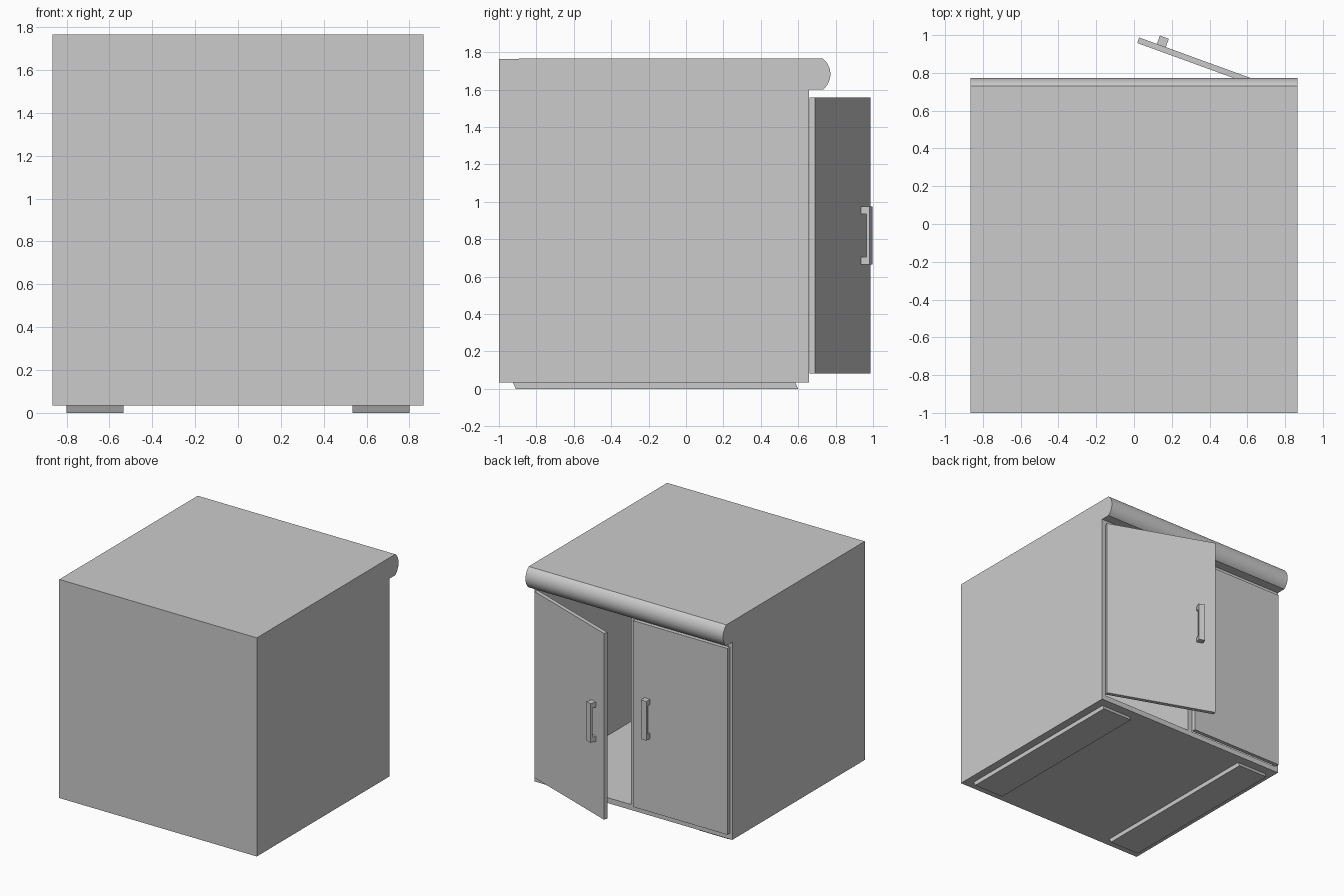
import bpy, bmesh, math
from mathutils import Matrix

if "Cube" in bpy.data.objects:
    bpy.data.objects.remove(bpy.data.objects["Cube"])


def extrude(name, profile, x0, x1, matrix=None):
    """Solid made by sweeping a (y, z) profile along x."""
    bm = bmesh.new()
    face = bm.faces.new([bm.verts.new((x0, y, z)) for y, z in profile])
    res = bmesh.ops.extrude_face_region(bm, geom=[face])
    verts = [v for v in res["geom"] if isinstance(v, bmesh.types.BMVert)]
    bmesh.ops.translate(bm, verts=verts, vec=(x1 - x0, 0, 0))
    if matrix:
        bm.transform(matrix)
    bmesh.ops.recalc_face_normals(bm, faces=bm.faces[:])
    me = bpy.data.meshes.new(name)
    bm.to_mesh(me)
    bm.free()
    ob = bpy.data.objects.new(name, me)
    bpy.context.collection.objects.link(ob)
    return ob


def rect(y0, y1, z0, z1):
    return [(y0, z0), (y1, z0), (y1, z1), (y0, z1)]


# Cabinet shell with the rounded worktop nose
R, CY, CZ, A = 0.105, 0.667, 1.6825, math.radians(52)
nose = [(CY + R * math.cos(t), CZ + R * math.sin(t))
        for t in [-A + 2 * A * i / 14 for i in range(15)]]
shell = [(-1, 0.035), (0.657, 0.035), (0.657, 1.6)] + nose + [(-1, 1.765)]
body = extrude("cabinet_body", shell, -0.865, 0.865)

# Two hollow compartments, leaving a centre divider
for side in (-1, 1):
    x0, x1 = sorted((side * 0.02, side * 0.83))
    cutter = extrude("compartment_cutter", rect(-0.965, 0.8, 0.078, 1.565), x0, x1)
    mod = body.modifiers.new("compartment", 'BOOLEAN')
    mod.operation, mod.solver, mod.object = 'DIFFERENCE', 'EXACT', cutter
    bpy.context.view_layer.objects.active = body
    bpy.ops.object.modifier_apply(modifier=mod.name)
    bpy.data.objects.remove(cutter, do_unlink=True)

bpy.ops.object.select_all(action='DESELECT')
body.select_set(True)
bpy.context.view_layer.objects.active = body
bpy.ops.object.shade_smooth_by_angle(angle=math.radians(30))


# Doors with bar handles, built from the hinge edge and swung open
def door(side, width, angle):
    label = "right" if side > 0 else "left"
    m = Matrix.Translation((side * 0.845, 0.69, 0)) @ Matrix.Rotation(-side * angle, 4, 'Z')
    extrude(label + "_door", rect(-0.031, 0, 0.083, 1.557), -side * width, 0, m)
    d, bar = 0.047, 0.03
    grip = [(0, 0.665), (d, 0.665), (d, 0.975), (0, 0.975),
            (0, 0.935), (bar, 0.935), (bar, 0.705), (0, 0.705)]
    edge = width - 0.1
    extrude(label + "_handle", grip, -side * edge, -side * (edge - 0.05), m)


door(1, 0.87, math.radians(20))
door(-1, 0.825, 0)

# Floor runners with slightly slanted ends
runner = [(-0.91, 0), (0.6, 0), (0.583, 0.036), (-0.927, 0.036)]
for side, label in ((-1, "left"), (1, "right")):
    extrude(label + "_runner", runner, side * 0.535, side * 0.8)
